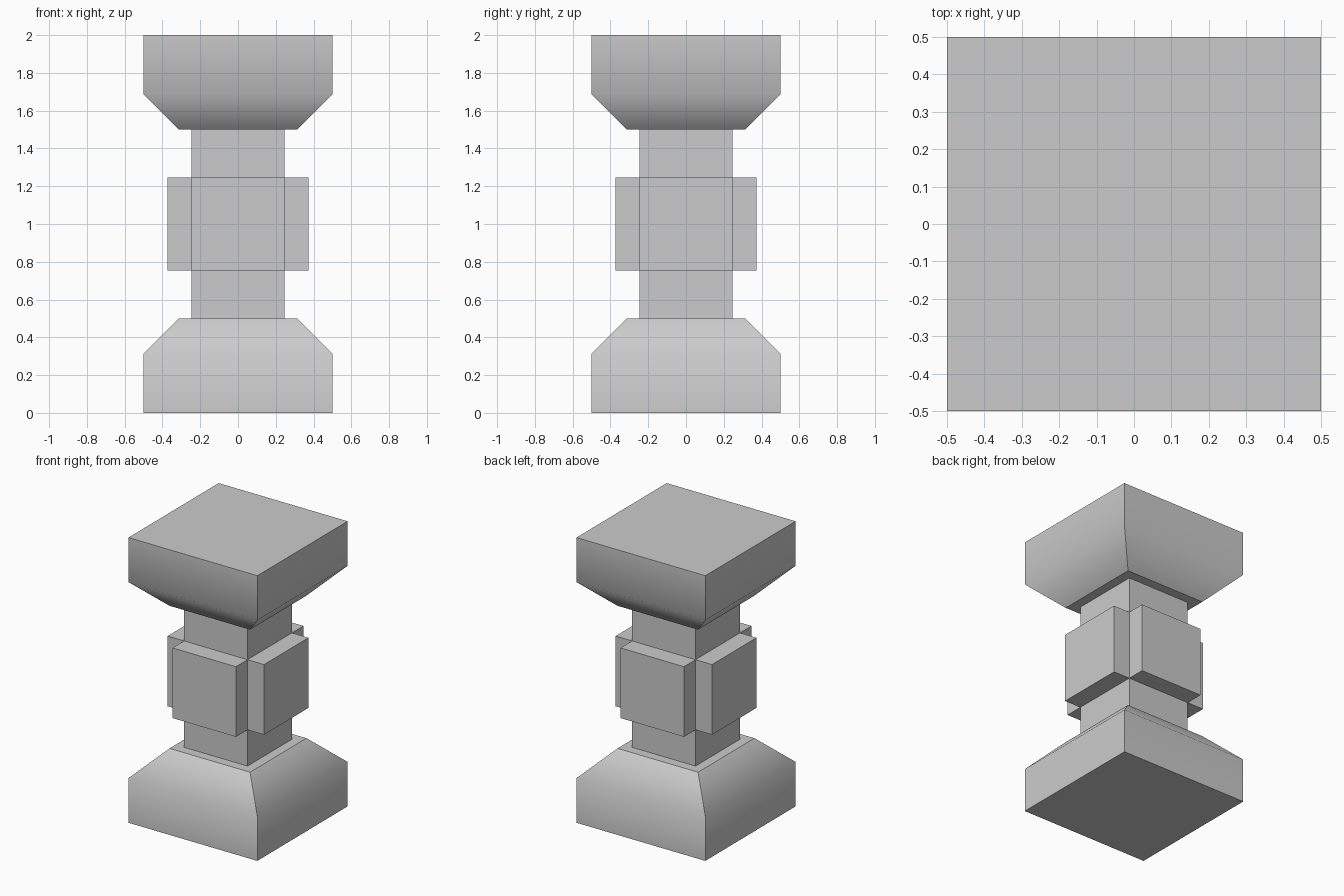
import bpy
import bmesh
from mathutils import Matrix, Vector

if "Cube" in bpy.data.objects:
    bpy.data.objects.remove(bpy.data.objects["Cube"], do_unlink=True)

stone = bpy.data.materials.new("grey_stone")
stone.use_nodes = True
stone.diffuse_color = (0.6, 0.6, 0.6, 1)
stone.node_tree.nodes["Principled BSDF"].inputs["Base Color"].default_value = (0.6, 0.6, 0.6, 1)

SHAFT = 0.246     # half width of the shaft and its plates
PLATE = 0.374     # distance from the axis to a plate's outer face
WIDE = 0.5        # half width of base and capital
NARROW = 0.3125   # half width of their chamfered ends, and the chamfer's height


def add_object(name, bm):
    bmesh.ops.recalc_face_normals(bm, faces=bm.faces)
    mesh = bpy.data.meshes.new(name)
    bm.to_mesh(mesh)
    bm.free()
    mesh.materials.append(stone)
    obj = bpy.data.objects.new(name, mesh)
    bpy.context.collection.objects.link(obj)
    return obj


def box(name, centre, size, turn=0):
    bm = bmesh.new()
    matrix = (Matrix.Rotation(turn, 4, "Z") @ Matrix.Translation(centre)
              @ Matrix.Diagonal((*size, 1)))
    bmesh.ops.create_cube(bm, size=1, matrix=matrix)
    return add_object(name, bm)


def block(name, levels):
    """Square block lofted through (half width, height) levels, soft only along the middle ring."""
    bm = bmesh.new()
    rings = [[bm.verts.new((x * w, y * w, z)) for x, y in ((-1, -1), (1, -1), (1, 1), (-1, 1))]
             for w, z in levels]
    for low, high in zip(rings, rings[1:]):
        for i in range(4):
            j = (i + 1) % 4
            bm.faces.new((low[i], low[j], high[j], high[i]))
    bm.faces.new(rings[0])
    bm.faces.new(rings[-1])
    for face in bm.faces:
        face.smooth = True
    soft = set(rings[1])
    for edge in bm.edges:
        edge.smooth = all(v in soft for v in edge.verts)
    return add_object(name, bm)


# Base and its mirrored capital
profile = [(WIDE, 0), (WIDE, NARROW), (NARROW, 0.5)]
block("base", profile)
block("capital", [(w, 2 - z) for w, z in profile])

# Square shaft between them
box("shaft", Vector((0, 0, 1)), (2 * SHAFT, 2 * SHAFT, 1))

# One raised plate on each side of the shaft
depth = PLATE - SHAFT
for i, side in enumerate(("front", "left", "back", "right")):
    box(side + "_plate", Vector((0, -SHAFT - depth / 2, 1)),
        (2 * SHAFT, depth, 2 * SHAFT), i * 1.5707963)
